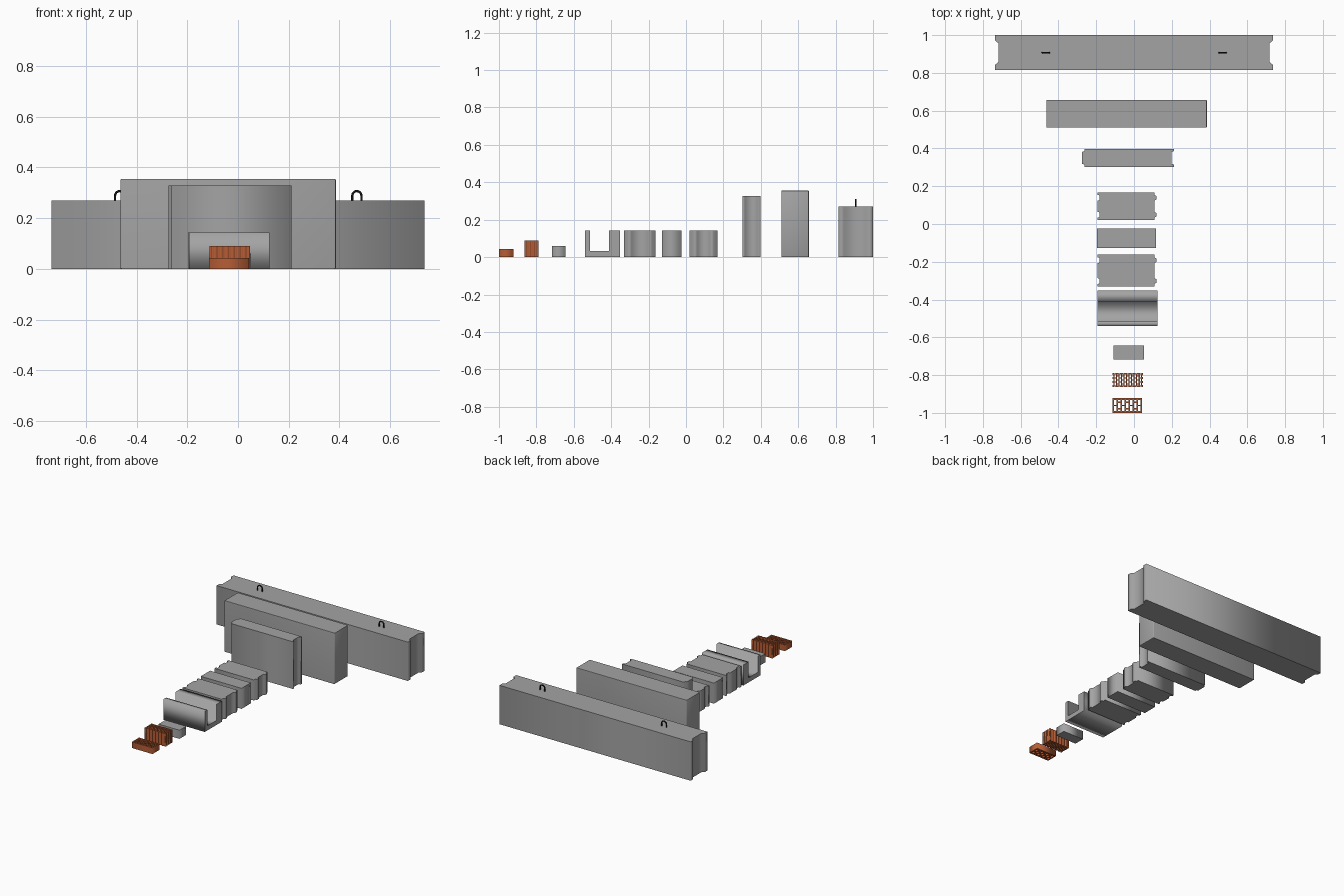
import bpy, bmesh, math

if "Cube" in bpy.data.objects:
    bpy.data.objects.remove(bpy.data.objects["Cube"])

def mat(name, c):
    m = bpy.data.materials.new(name)
    m.diffuse_color = (*c, 1)
    m.use_nodes = True
    m.node_tree.nodes["Principled BSDF"].inputs["Base Color"].default_value = m.diffuse_color
    return m

GREY = mat("concrete_grey", (0.37, 0.37, 0.37))
CLAY = mat("fired_clay", (0.47, 0.11, 0.036))
BLACK = mat("black_steel", (0.008, 0.008, 0.008))

def curve_mesh(name, cu, material):
    """Turn a curve into a clean mesh object."""
    tmp = bpy.data.objects.new(name + "_curve", cu)
    bpy.context.collection.objects.link(tmp)
    bpy.context.view_layer.update()
    dg = bpy.context.evaluated_depsgraph_get()
    me = bpy.data.meshes.new_from_object(tmp.evaluated_get(dg))
    bpy.data.objects.remove(tmp)
    bm = bmesh.new()
    bm.from_mesh(me)
    bmesh.ops.remove_doubles(bm, verts=bm.verts, dist=1e-5)
    bmesh.ops.recalc_face_normals(bm, faces=bm.faces)
    bm.to_mesh(me)
    bm.free()
    me.materials.clear()
    me.materials.append(material)
    ob = bpy.data.objects.new(name, me)
    bpy.context.collection.objects.link(ob)
    return ob

def add_loop(cu, pts, cyclic=True):
    s = cu.splines.new('POLY')
    s.points.add(len(pts) - 1)
    for p, q in zip(s.points, pts):
        p.co = (*q, 0, 1) if len(q) == 2 else (*q, 1)
    s.use_cyclic_u = cyclic

def prism(name, outline, h, material=GREY, holes=()):
    """Plan outline with optional holes, raised from the ground to height h."""
    cu = bpy.data.curves.new(name, 'CURVE')
    cu.dimensions = '2D'
    cu.fill_mode = 'BOTH'
    cu.extrude = h / 2
    add_loop(cu, outline)
    for x0, x1, y0, y1 in holes:
        add_loop(cu, [(x0, y0), (x0, y1), (x1, y1), (x1, y0)])
    ob = curve_mesh(name, cu, material)
    for v in ob.data.vertices:
        v.co.z += h / 2
    return ob

def rect(x0, x1, y0, y1):
    return [(x0, y0), (x1, y0), (x1, y1), (x0, y1)]

def keyed(x0, x1, y0, y1, right, left):
    """Rectangle whose ends carry trapezoid keys: (centre y, half width, slope, dx)."""
    pts = [(x0, y0), (x1, y0)]
    for c, w, s, d in sorted(right):
        pts += [(x1, c - w), (x1 + d, c - w + s), (x1 + d, c + w - s), (x1, c + w)]
    pts += [(x1, y1), (x0, y1)]
    for c, w, s, d in sorted(left, reverse=True):
        pts += [(x0, c + w), (x0 + d, c + w - s), (x0 + d, c - w + s), (x0, c - w)]
    return pts

# foundation block with end grooves
prism("foundation_block", keyed(-0.735, 0.735, 0.815, 1.0,
      [(0.907, 0.064, 0.014, -0.017)], [(0.907, 0.064, 0.014, 0.017)]), 0.27)

# lifting loops
for i, x in enumerate((-0.467, 0.469)):
    cu = bpy.data.curves.new("loop", 'CURVE')
    cu.dimensions = '3D'
    cu.bevel_depth = 0.0045
    cu.bevel_resolution = 2
    r = 0.018
    arc = [(x + r * math.cos(a * math.pi / 10), 0.907, 0.289 + r * math.sin(a * math.pi / 10))
           for a in range(11)]
    add_loop(cu, [(x + r, 0.907, 0.26)] + arc + [(x - r, 0.907, 0.26)], False)
    ob = curve_mesh(f"lifting_loop_{i}", cu, BLACK)
    ob.data.shade_smooth()

# aerated block with softened edges
ob = prism("aerated_block", rect(-0.464, 0.386, 0.51, 0.657), 0.355)
b = ob.modifiers.new("soft_edges", 'BEVEL')
b.width = 0.005
b.segments = 2
b.limit_method = 'ANGLE'

# partition slab: tongue on the left, groove on the right
prism("partition_slab", keyed(-0.263, 0.212, 0.302, 0.398,
      [(0.35, 0.036, 0.005, -0.014)], [(0.35, 0.036, 0.005, -0.012)]), 0.328)

# wall blocks: two tongues on the right, matching grooves on the left
for name, y0, y1, off in (("wall_block_narrow", 0.02, 0.168, 0.045),
                          ("wall_block_wide", -0.332, -0.162, 0.055)):
    c = (y0 + y1) / 2
    prism(name, keyed(-0.193, 0.108, y0, y1,
          [(c + s * off, 0.014, 0.004, 0.011) for s in (-1, 1)],
          [(c + s * off, 0.016, 0.004, 0.011) for s in (-1, 1)]), 0.143)

# plain partition block
prism("plain_block", rect(-0.197, 0.116, -0.127, -0.025), 0.143)

# U-shaped lintel block: floor and two walls in one section
ob = prism("lintel_block", [(-0.541, 0), (-0.353, 0), (-0.353, 0.143), (-0.412, 0.143),
           (-0.412, 0.032), (-0.513, 0.032), (-0.513, 0.143), (-0.541, 0.143)], 0.318)
for v in ob.data.vertices:
    y, z, x = v.co
    v.co = (x - 0.194, y, z)

# solid brick
prism("solid_brick", rect(-0.108, 0.052, -0.717, -0.643), 0.06)

def slots(x0, x1, y0, y1, cols, rows, wall, web):
    """Staggered slots: even columns are split evenly, odd ones shifted half a slot."""
    out = []
    px = (x1 - x0 - wall * 2 + web) / cols
    py = (y1 - y0 - wall * 2 + web) / rows
    for i in range(cols):
        a = x0 + wall + i * px
        cuts = list(range(rows + 1)) if i % 2 == 0 else \
            [0] + [k + 0.5 for k in range(rows)] + [rows]
        for p, q in zip(cuts, cuts[1:]):
            out.append((a, a + px - web, y0 + wall + p * py, y0 + wall + q * py - web))
    return out

# tall hollow brick with ribbed sides
x0, x1, y0, y1 = -0.113, 0.047, -0.864, -0.788
d = 0.004
n = 7
step = (x1 - x0) / n
bottom, top = [(x0, y0)], [(x1, y1)]
for i in range(n):
    c = x0 + step * (i + 0.5)
    bottom += [(c - 0.004, y0), (c - 0.003, y0 + d), (c + 0.003, y0 + d), (c + 0.004, y0)]
    c = x1 - step * (i + 0.5)
    top += [(c + 0.004, y1), (c + 0.003, y1 - d), (c - 0.003, y1 - d), (c - 0.004, y1)]
ends = [y0 + 0.017, y0 + 0.038, y0 + 0.059]
right = [(x1, y0)]
for c in ends:
    right += [(x1, c - 0.005), (x1 - d, c - 0.004), (x1 - d, c + 0.004), (x1, c + 0.005)]
left = [(x0, y1)]
for c in reversed(ends):
    left += [(x0, c + 0.005), (x0 + d, c + 0.004), (x0 + d, c - 0.004), (x0, c - 0.005)]
prism("tall_hollow_brick", bottom + right + top + left, 0.09, CLAY,
      slots(x0, x1, y0, y1, 11, 3, 0.009, 0.006))

# low hollow brick
prism("low_hollow_brick", rect(-0.115, 0.043, -1.0, -0.922), 0.043, CLAY,
      slots(-0.115, 0.043, -1.0, -0.922, 7, 2, 0.009, 0.007))
